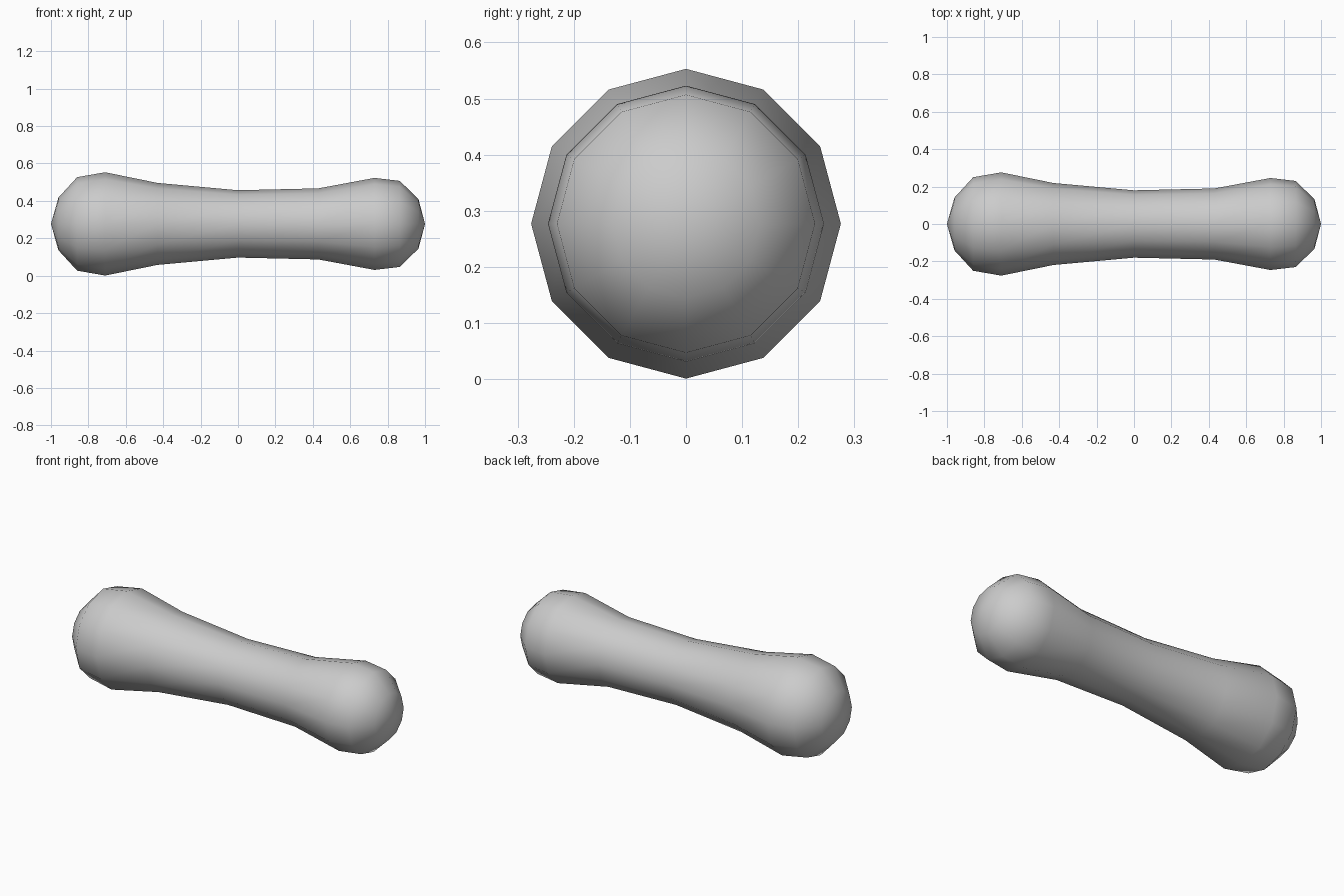
import bpy
import bmesh
from math import cos, sin, pi

cube = bpy.data.objects.get("Cube")
if cube:
    bpy.data.objects.remove(cube, do_unlink=True)

SIDES = 12
AXIS_HEIGHT = 0.277

# Grey material
grey = bpy.data.materials.new("light_grey")
grey.use_nodes = True
colour = (0.6, 0.6, 0.6, 1.0)
grey.diffuse_color = colour
grey.node_tree.nodes["Principled BSDF"].inputs["Base Color"].default_value = colour

# Shaft profile along x: (position, radius), with a knob at each end
profile = [(-0.96, 0.141), (-0.86, 0.25), (-0.71, 0.276), (-0.43, 0.219),
           (0, 0.18), (0.43, 0.19), (0.73, 0.246), (0.865, 0.23), (0.965, 0.132)]

bm = bmesh.new()
rings = []
for x, r in profile:
    rings.append([bm.verts.new((x, r * sin(2 * pi * i / SIDES),
                                r * cos(2 * pi * i / SIDES))) for i in range(SIDES)])

# Side faces between neighbouring rings
for a, b in zip(rings, rings[1:]):
    for i in range(SIDES):
        j = (i + 1) % SIDES
        bm.faces.new((a[i], a[j], b[j], b[i]))

# Pointed end caps
for x, ring in ((-1, rings[0]), (1, rings[-1])):
    tip = bm.verts.new((x, 0, 0))
    for i in range(SIDES):
        bm.faces.new((ring[i], ring[(i + 1) % SIDES], tip))

bmesh.ops.recalc_face_normals(bm, faces=bm.faces)
for face in bm.faces:
    face.smooth = True

mesh = bpy.data.meshes.new("rounded_bar")
bm.to_mesh(mesh)
bm.free()
mesh.materials.append(grey)

bar = bpy.data.objects.new("rounded_bar", mesh)
bar.location.z = AXIS_HEIGHT
bpy.context.collection.objects.link(bar)
